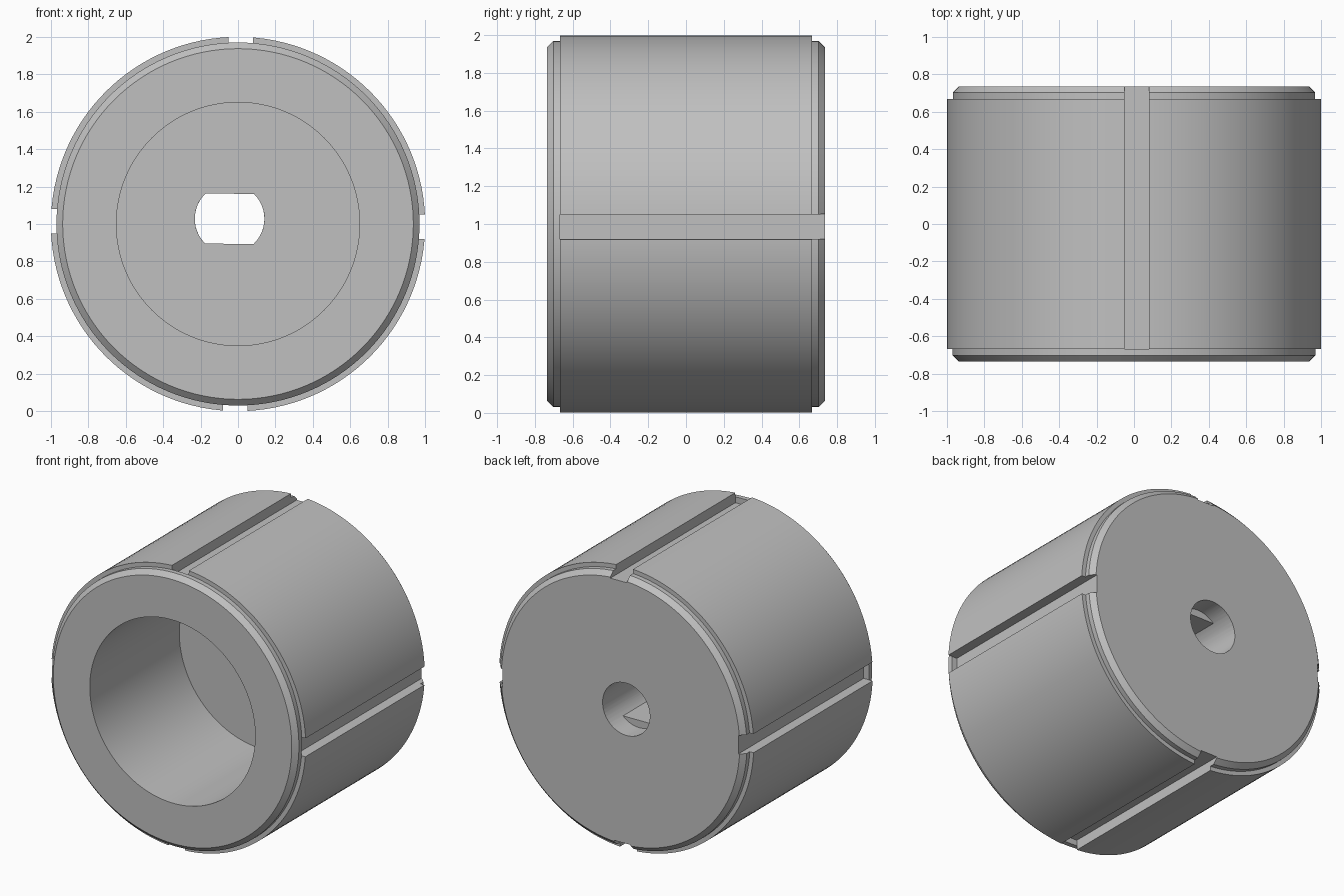
import bpy, bmesh, math
from mathutils import Matrix, Vector

old = bpy.data.objects.get("Cube")
if old:
    bpy.data.objects.remove(old, do_unlink=True)

grey = bpy.data.materials.new("plain grey")
grey.use_nodes = True
GREY = (0.53, 0.53, 0.53, 1)
grey.diffuse_color = GREY
grey.node_tree.nodes["Principled BSDF"].inputs["Base Color"].default_value = GREY

CENTRE = Vector((0, 0, 1))
TWIST = 0.015          # small turn of the slots and keyhole about the axis
FRONT, BACK = -0.735, 0.735
STEP = 0.668           # where the full-width barrel ends
FLOOR = 0.27           # bottom of the bore
SLOT_R = 0.927


def finish(bm, name):
    bmesh.ops.recalc_face_normals(bm, faces=bm.faces)
    mesh = bpy.data.meshes.new(name)
    bm.to_mesh(mesh)
    bm.free()
    obj = bpy.data.objects.new(name, mesh)
    bpy.context.collection.objects.link(obj)
    mesh.materials.append(grey)
    return obj


def lathe(name, profile, sides):
    """Turn (radius, y) points around the y axis through CENTRE."""
    bm = bmesh.new()
    verts = [bm.verts.new(CENTRE + Vector((r, y, 0))) for r, y in profile]
    edges = [bm.edges.new(pair) for pair in zip(verts, verts[1:])]
    bmesh.ops.spin(bm, geom=verts + edges, cent=CENTRE, axis=(0, 1, 0),
                   angle=math.tau, steps=sides, use_duplicate=False)
    bmesh.ops.remove_doubles(bm, verts=bm.verts, dist=1e-5)
    return finish(bm, name)


def prism(name, outline, y0, y1):
    """Extrude an (x, z) outline along y."""
    bm = bmesh.new()
    face = bm.faces.new([bm.verts.new((x, y0, z)) for x, z in outline])
    ext = bmesh.ops.extrude_face_region(bm, geom=[face])["geom"]
    moved = [v for v in ext if isinstance(v, bmesh.types.BMVert)]
    bmesh.ops.translate(bm, verts=moved, vec=(0, y1 - y0, 0))
    return finish(bm, name)


def cut(body, cutter):
    mod = body.modifiers.new("cut", 'BOOLEAN')
    mod.operation = 'DIFFERENCE'
    mod.solver = 'EXACT'
    mod.object = cutter
    bpy.context.view_layer.objects.active = body
    bpy.ops.object.modifier_apply(modifier=mod.name)
    bpy.data.objects.remove(cutter, do_unlink=True)


# Barrel with chamfered end lips and a wide blind bore at the front
barrel = lathe("slotted_barrel", [
    (0, FLOOR), (0.65, FLOOR), (0.65, FRONT), (0.937, FRONT), (0.97, FRONT + 0.033),
    (0.97, -STEP), (1, -STEP), (1, STEP), (0.97, STEP),
    (0.97, BACK - 0.033), (0.937, BACK), (0, BACK)], 128)

# Four lengthwise slots, closed at the front lip and open at the back
for i in range(4):
    w = 0.066
    slot = prism("slot_cutter", [(-w, SLOT_R), (w, SLOT_R), (w, 1.2), (-w, 1.2)], -STEP, 0.9)
    slot.data.transform(Matrix.Translation(CENTRE)
                        @ Matrix.Rotation(TWIST + i * math.pi / 2, 4, 'Y'))
    cut(barrel, slot)

# Off-centre hole: round recess from the back, double-flat keyhole through to the bore
HOLE = Matrix.Translation((-0.045, 0, 1.028)) @ Matrix.Rotation(TWIST, 4, 'Y')
R, FLAT, N = 0.186, 0.134, 16
lim = math.asin(FLAT / R)
arc = [-lim + 2 * lim * k / N for k in range(N + 1)]
keyhole = [(R * math.cos(a + s), R * math.sin(a + s)) for s in (0, math.pi) for a in arc]
disc = [(R * math.cos(k * math.tau / 48), R * math.sin(k * math.tau / 48)) for k in range(48)]
for outline, y0, y1 in ((keyhole, 0, 0.65), (disc, 0.59, 0.9)):
    cutter = prism("hole_cutter", outline, y0, y1)
    cutter.data.transform(HOLE)
    cut(barrel, cutter)

# Smooth walls, sharp edges
bpy.ops.object.select_all(action='DESELECT')
barrel.select_set(True)
bpy.context.view_layer.objects.active = barrel
bpy.ops.object.shade_smooth_by_angle(angle=math.radians(25))
